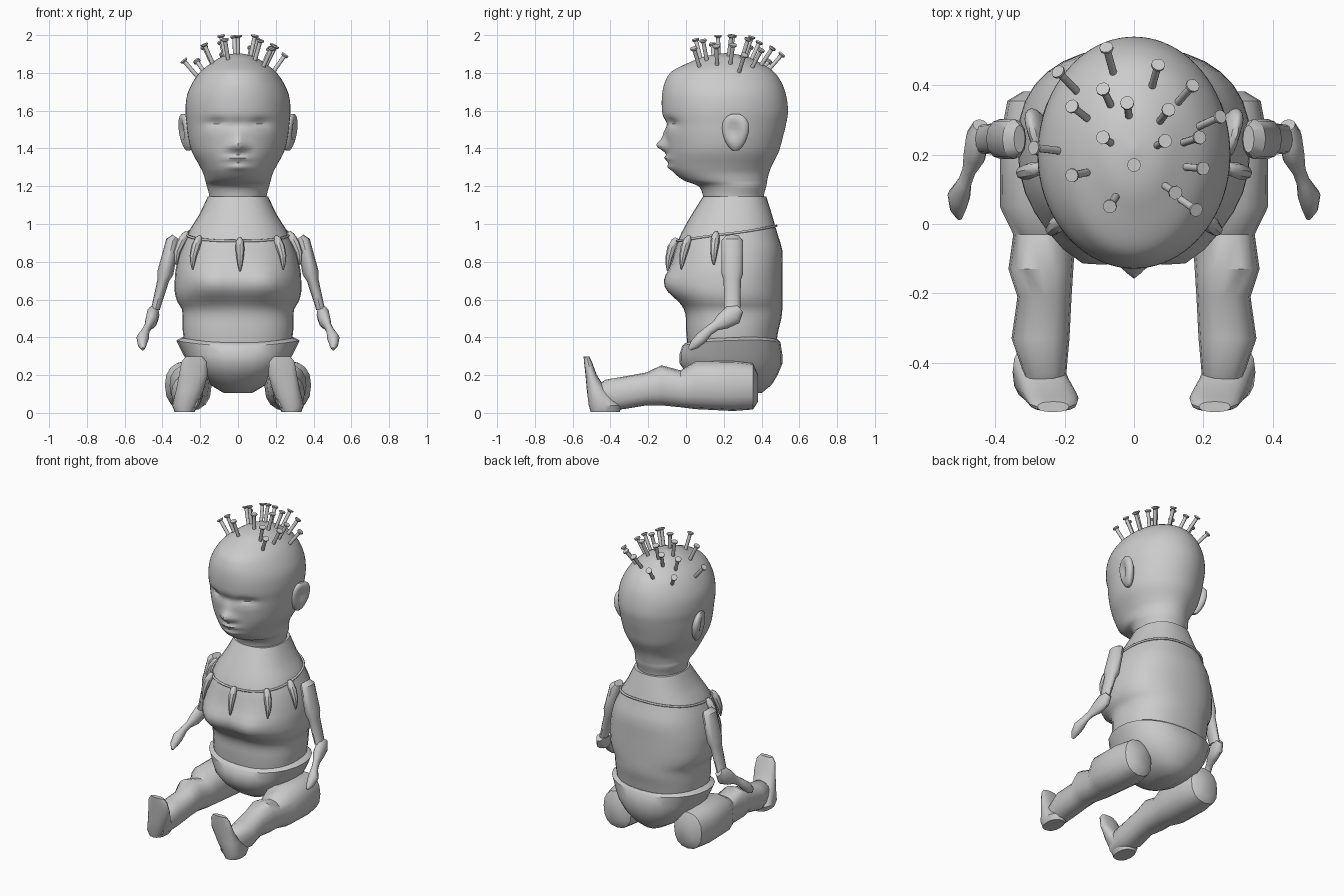
import bpy, bmesh, math
from math import sin, cos, pi, exp, sqrt
from mathutils import Vector
from mathutils.bvhtree import BVHTree

if "Cube" in bpy.data.objects:
    bpy.data.objects.remove(bpy.data.objects["Cube"])


def loft(name, rings, angle=40):
    """Skin a list of closed rings, cap both ends, smooth by angle."""
    bm = bmesh.new()
    vs = [[bm.verts.new(p) for p in r] for r in rings]
    n = len(vs[0])
    for a, b in zip(vs, vs[1:]):
        for i in range(n):
            bm.faces.new((a[i], a[(i + 1) % n], b[(i + 1) % n], b[i]))
    bm.faces.new(vs[0])
    bm.faces.new(vs[-1])
    bmesh.ops.recalc_face_normals(bm, faces=bm.faces)
    me = bpy.data.meshes.new(name)
    bm.to_mesh(me)
    bm.free()
    ob = bpy.data.objects.new(name, me)
    bpy.context.collection.objects.link(ob)
    bpy.ops.object.select_all(action='DESELECT')
    ob.select_set(True)
    bpy.context.view_layer.objects.active = ob
    bpy.ops.object.shade_smooth_by_angle(angle=math.radians(angle))
    return ob


def section(row, th, p=1.0):
    """Point on a horizontal ring: z, half width, front y, back y, y of widest point."""
    z, rx, yf, yb, yc = row
    c, s = cos(th), sin(th)
    c, s = math.copysign(abs(c) ** p, c), math.copysign(abs(s) ** p, s)
    return Vector((rx * c, yc + s * ((yb - yc) if s > 0 else (yc - yf)), z))


def smooth_rows(rows, sub):
    """Catmull-Rom refinement of a profile table."""
    out = []
    for i in range(len(rows) - 1):
        q = [rows[max(0, min(len(rows) - 1, i + k))] for k in (-1, 0, 1, 2)]
        for j in range(sub):
            t = j / sub
            out.append([0.5 * (2 * b + (c - a) * t + (2 * a - 5 * b + 4 * c - d) * t * t
                               + (3 * b - a - 3 * c + d) * t ** 3) for a, b, c, d in zip(*q)])
    return out + [list(rows[-1])]


def bump(v, x, z, sx, sz, amount):
    return amount * exp(-((v.x - x) / sx) ** 2 - ((v.z - z) / sz) ** 2)


def angles(n):
    return [2 * pi * i / n for i in range(n)]


def tube(name, pts, n=12):
    """Tube through points (x, y, z, radius a, radius b), rings across the path."""
    P = [Vector(p[:3]) for p in pts]
    rings = []
    for i, p in enumerate(pts):
        t = (P[min(i + 1, len(P) - 1)] - P[max(i - 1, 0)]).normalized()
        ref = Vector((1, 0, 0)) if abs(t.x) < 0.9 else Vector((0, 1, 0))
        a = (ref - t * ref.dot(t)).normalized()
        b = t.cross(a)
        rings.append([P[i] + a * p[3] * cos(h) + b * p[4] * sin(h) for h in angles(n)])
    return loft(name, rings)


# head with neck, face sculpted by soft bumps
head_rows = [(1.10, .15, .09, .41, .25), (1.15, .152, .09, .412, .25), (1.20, .165, .065, .425, .25),
             (1.23, .173, -.01, .43, .22), (1.27, .185, -.062, .44, .2), (1.31, .205, -.085, .455, .2),
             (1.38, .243, -.1, .49, .2), (1.45, .262, -.108, .51, .2), (1.53, .272, -.117, .53, .2),
             (1.60, .278, -.127, .54, .2), (1.68, .27, -.127, .53, .2), (1.75, .24, -.112, .505, .2),
             (1.81, .195, -.072, .46, .2), (1.86, .13, .03, .38, .21), (1.89, .075, .11, .31, .215),
             (1.905, .004, .21, .22, .215)]


def face(v):
    if v.y < .15:
        v.y += (bump(v, 0, 1.415, .036, .03, -.05) + bump(v, 0, 1.46, .024, .04, -.012)
                + bump(v, 0, 1.347, .065, .014, -.022) + bump(v, 0, 1.302, .055, .016, -.016)
                + bump(v, 0, 1.53, .05, .03, .016))
        for s in (-1, 1):
            v.y += bump(v, s * .115, 1.53, .055, .028, .03) + bump(v, s * .11, 1.515, .035, .014, -.014)
            v.y += bump(v, s * .045, 1.405, .016, .016, -.012)
    return v


head = loft("head", [[face(section(r, h)) for h in angles(80)] for r in smooth_rows(head_rows, 5)], 50)

# ears: flattened ovals with a hollow
for s in (-1, 1):
    rings = []
    for k in range(1, 12):
        a = pi * k / 12
        ring = []
        for h in angles(20):
            x, y, z = .036 * sin(a) * cos(h), .07 * sin(a) * sin(h), .1 * cos(a)
            if x > 0:
                x -= .03 * exp(-((y + .01) / .032) ** 2 - ((z - .01) / .05) ** 2)
            y *= 1 + 2.5 * z
            ring.append((s * (.277 + x + .15 * z + .2 * y), .262 + y, 1.485 + z))
        rings.append(ring)
    loft("ear", rings)

# torso
torso_rows = [(1.145, .16, .09, .425, .25), (1.05, .205, .03, .455, .24), (.98, .25, -.01, .475, .23),
              (.93, .275, -.035, .49, .23), (.86, .305, -.06, .51, .23), (.76, .33, -.075, .51, .23),
              (.70, .335, -.08, .51, .23), (.64, .335, -.07, .51, .23), (.59, .322, -.035, .51, .23),
              (.55, .298, -.01, .51, .23), (.50, .293, 0, .505, .23), (.44, .293, 0, .49, .23),
              (.33, .28, .01, .47, .23)]


def chest(v):
    if v.y < .2:
        for s in (-1, 1):
            v.y += bump(v, s * .14, .69, .11, .085, -.055)
    return v


fine = smooth_rows(torso_rows, 2)
loft("torso", [[chest(section(r, h, .85)) for h in angles(32)] for r in fine])


def on_torso(th, z, out):
    for a, b in zip(torso_rows, torso_rows[1:]):
        if b[0] <= z <= a[0]:
            t = (a[0] - z) / (a[0] - b[0])
            v = chest(section([p + (q - p) * t for p, q in zip(a, b)], th, .85))
            d = Vector((v.x, v.y - .23, 0)).normalized()
            return v + d * out


def cord_z(th):
    return .95 + .04 * sin(th)


# necklace cord
cu = bpy.data.curves.new("necklace_cord", 'CURVE')
cu.dimensions = '3D'
cu.bevel_depth = .007
cu.bevel_resolution = 1
sp = cu.splines.new('POLY')
sp.points.add(31)
for p, h in zip(sp.points, angles(32)):
    p.co = (*on_torso(h, cord_z(h), .006), 1)
sp.use_cyclic_u = True
bpy.context.collection.objects.link(bpy.data.objects.new("necklace_cord", cu))

# hanging teeth
for deg in (-168, -132, -89, -48, -12):
    h = math.radians(deg)
    z = cord_z(h)
    pts = []
    for dz, r, out in ((.015, .01, .012), (0, .02, .014), (-.04, .024, .02), (-.09, .019, .022),
                       (-.13, .012, .016), (-.16, .004, .008)):
        pts.append((*on_torso(h, z + dz, out), r, r))
    tube("necklace_tooth", pts, 8)

# pelvis, brim raised at the sides
pelvis_rows = [(.37, .30, -.003, .485, .24), (.355, .327, -.02, .5, .24), (.31, .29, -.035, .51, .24),
               (.26, .262, -.033, .51, .24), (.2, .22, .01, .485, .25), (.15, .15, .07, .455, .27),
               (.105, .075, .15, .4, .28)]
rings = []
for i, r in enumerate(pelvis_rows):
    ring = [section(r, h, .9) for h in angles(24)]
    for v, h in zip(ring, angles(24)):
        v.z += (.028 * cos(h) ** 2 + .02 * max(0, sin(h))) if i < 2 else 0
    rings.append(ring)
loft("pelvis", rings)

# legs: y, inner x, outer x, bottom z, top z
leg_rows = [(.382, .2, .32, .06, .2), (.355, .16, .365, .018, .262), (.25, .14, .385, .01, .275),
            (.05, .155, .387, .02, .272), (-.03, .168, .348, .03, .225), (-.13, .175, .362, .04, .252),
            (-.21, .18, .336, .04, .214), (-.33, .186, .353, .02, .192), (-.43, .195, .318, .012, .175),
            (-.49, .21, .31, .02, .12)]
# feet: z, inner x, outer x, front y, back y
foot_rows = [(.005, .23, .335, -.505, -.35), (.04, .21, .35, -.515, -.34), (.12, .182, .328, -.525, -.42),
             (.2, .16, .312, -.532, -.472), (.27, .165, .3, -.54, -.498), (.298, .188, .278, -.542, -.512)]


def squash(c, p=.85):
    return math.copysign(abs(c) ** p, c)


for s in (-1, 1):
    loft("leg", [[(s * ((a + b) / 2 + (b - a) / 2 * squash(cos(h))), y, (c + d) / 2 + (d - c) / 2 * squash(sin(h)))
                  for h in angles(16)] for y, a, b, c, d in leg_rows])
    loft("foot", [[(s * ((a + b) / 2 + (b - a) / 2 * squash(cos(h))), (c + d) / 2 + (d - c) / 2 * squash(sin(h)), z)
                   for h in angles(16)] for z, a, b, c, d in foot_rows])
    # arms: upper arm with narrow lower part, then elbow, forearm and hand
    upper = [(.33, .245, .932, .02, .04), (.345, .245, .912, .036, .058), (.385, .245, .74, .043, .058),
             (.395, .245, .705, .031, .046), (.437, .245, .55, .023, .042)]
    lower = [(.443, .285, .55, .022, .025), (.45, .25, .52, .034, .055), (.46, .195, .485, .032, .045),
             (.475, .155, .46, .02, .026), (.488, .12, .435, .02, .026), (.505, .08, .395, .033, .032),
             (.507, .045, .362, .024, .026), (.503, .018, .338, .008, .01)]
    for name, pts in (("upper_arm", upper), ("forearm", lower)):
        tube(name, [(s * p[0], *p[1:]) for p in pts], 12)

# nails in the scalp: x, y of each nail head
nails = [(-.22, .44), (-.08, .51), (.07, .46), (.17, .40), (-.09, .39), (-.02, .35), (-.18, .34), (.10, .33),
         (-.09, .25), (.09, .24), (.19, .25), (.25, .31), (-.29, .22), (-.18, .14), (0, .17), (.20, .16),
         (-.07, .05), (.12, .09), (.18, .04)]
bvh = BVHTree.FromPolygons([v.co for v in head.data.vertices], [p.vertices for p in head.data.polygons])
for x, y in nails:
    bx, by = x * .75, .18 + (y - .18) * .78
    base = bvh.ray_cast(Vector((bx, by, 3)), Vector((0, 0, -1)))[0]
    d2 = (x - bx) ** 2 + (y - by) ** 2
    tip = Vector((x, y, min(2.0, base.z + sqrt(max(.001, .0125 - d2)))))
    d = (tip - base).normalized()
    steps = ((base - d * .03, .011), (tip - d * .014, .011), (tip - d * .008, .02), (tip, .02))
    tube("nail", [(*p, r, r) for p, r in steps], 10)
